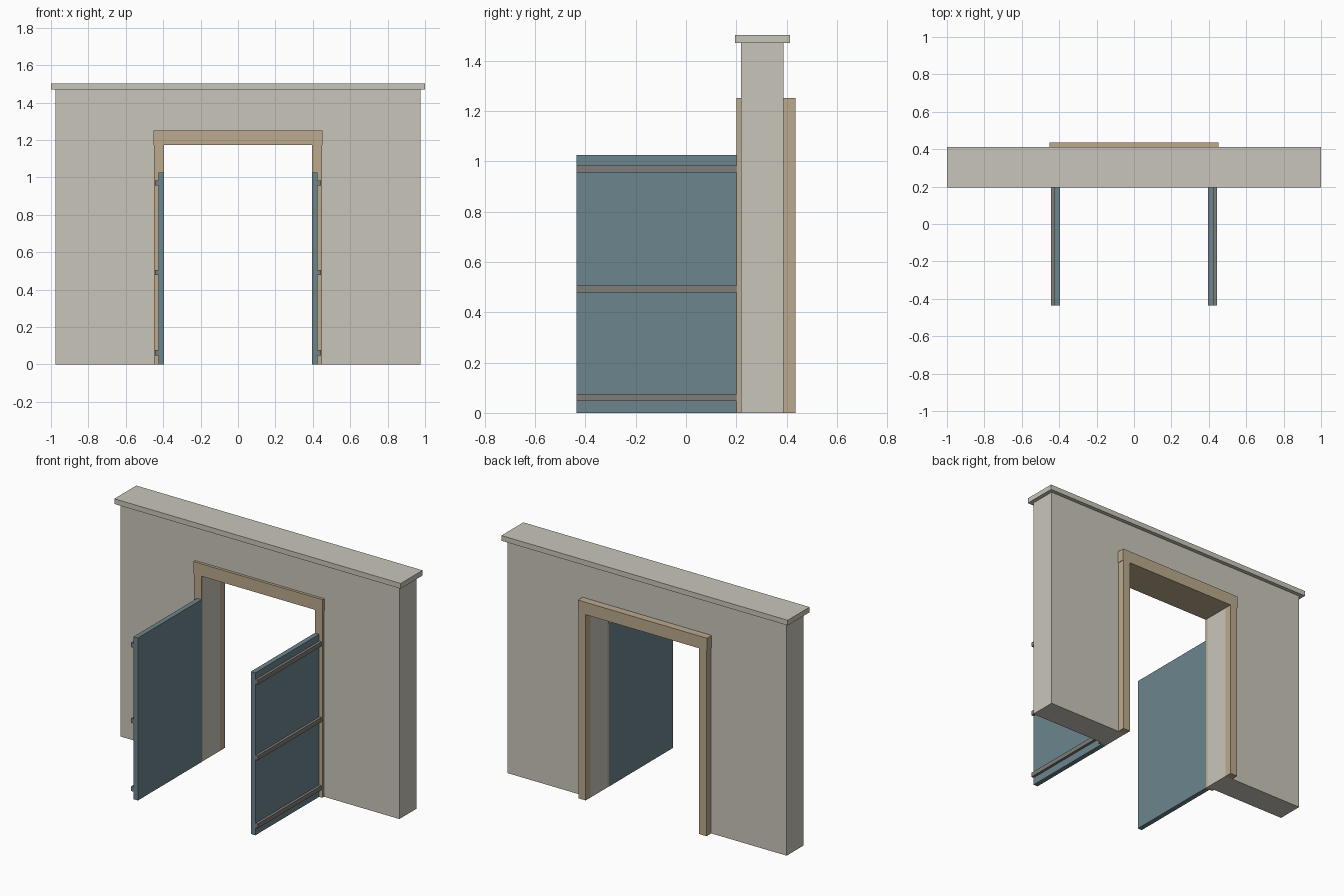
import bpy, bmesh

if "Cube" in bpy.data.objects:
    bpy.data.objects.remove(bpy.data.objects["Cube"])


def material(name, rgb):
    """Flat colour from 0-255 sRGB values."""
    lin = [((c / 255 + 0.055) / 1.055) ** 2.4 for c in rgb]
    m = bpy.data.materials.new(name)
    m.diffuse_color = (*lin, 1)
    m.use_nodes = True
    m.node_tree.nodes["Principled BSDF"].inputs["Base Color"].default_value = m.diffuse_color
    return m


STONE = material("warm_grey_stone", (201, 198, 186))
TIMBER = material("tan_timber", (187, 170, 141))
TEAL = material("teal_paint", (108, 133, 141))
IRON = material("grey_iron", (127, 125, 122))


def prism(name, profile, y0, y1, mat):
    """Extrude an x-z outline from y0 back to y1."""
    bm = bmesh.new()
    face = bm.faces.new([bm.verts.new((x, y0, z)) for x, z in profile])
    ext = bmesh.ops.extrude_face_region(bm, geom=[face])
    verts = [v for v in ext["geom"] if isinstance(v, bmesh.types.BMVert)]
    bmesh.ops.translate(bm, verts=verts, vec=(0, y1 - y0, 0))
    bmesh.ops.recalc_face_normals(bm, faces=bm.faces)
    mesh = bpy.data.meshes.new(name)
    bm.to_mesh(mesh)
    bm.free()
    mesh.materials.append(mat)
    ob = bpy.data.objects.new(name, mesh)
    bpy.context.collection.objects.link(ob)
    return ob


def box(name, x0, x1, y0, y1, z0, z1, mat):
    return prism(name, [(x0, z0), (x1, z0), (x1, z1), (x0, z1)], y0, y1, mat)


def arch(w, inner, top, head):
    """Outline of a doorway-shaped slab."""
    return [(-w, 0), (-inner, 0), (-inner, head), (inner, head),
            (inner, 0), (w, 0), (w, top), (-w, top)]


# Wall with its doorway, and the coping on top
OPEN = 0.396
wall = prism("wall", arch(0.975, OPEN, 1.47, 1.18), 0.218, 0.388, STONE)
box("coping", -1, 1, 0.195, 0.413, 1.47, 1.503, STONE)

# Lintel runs right through the wall
box("lintel", -0.451, 0.451, 0.201, 0.435, 1.173, 1.251, TIMBER)

for side, s in (("left", -1), ("right", 1)):
    # Door posts stand proud of the wall on both faces
    for face, y0, y1 in (("front", 0.201, 0.218), ("back", 0.388, 0.435)):
        xs = sorted((s * OPEN, s * 0.448))
        box(f"{side}_{face}_post", *xs, y0, y1, 0, 1.173, TIMBER)
    # Open door leaf with three rails on its outer side
    xs = sorted((s * 0.395, s * 0.426))
    box(f"{side}_door_leaf", *xs, -0.435, 0.203, 0, 1.026, TEAL)
    xs = sorted((s * 0.426, s * 0.443))
    for i, z in enumerate((0.048, 0.478, 0.956)):
        box(f"{side}_door_rail_{i + 1}", *xs, -0.435, 0.203, z, z + 0.028, IRON)
